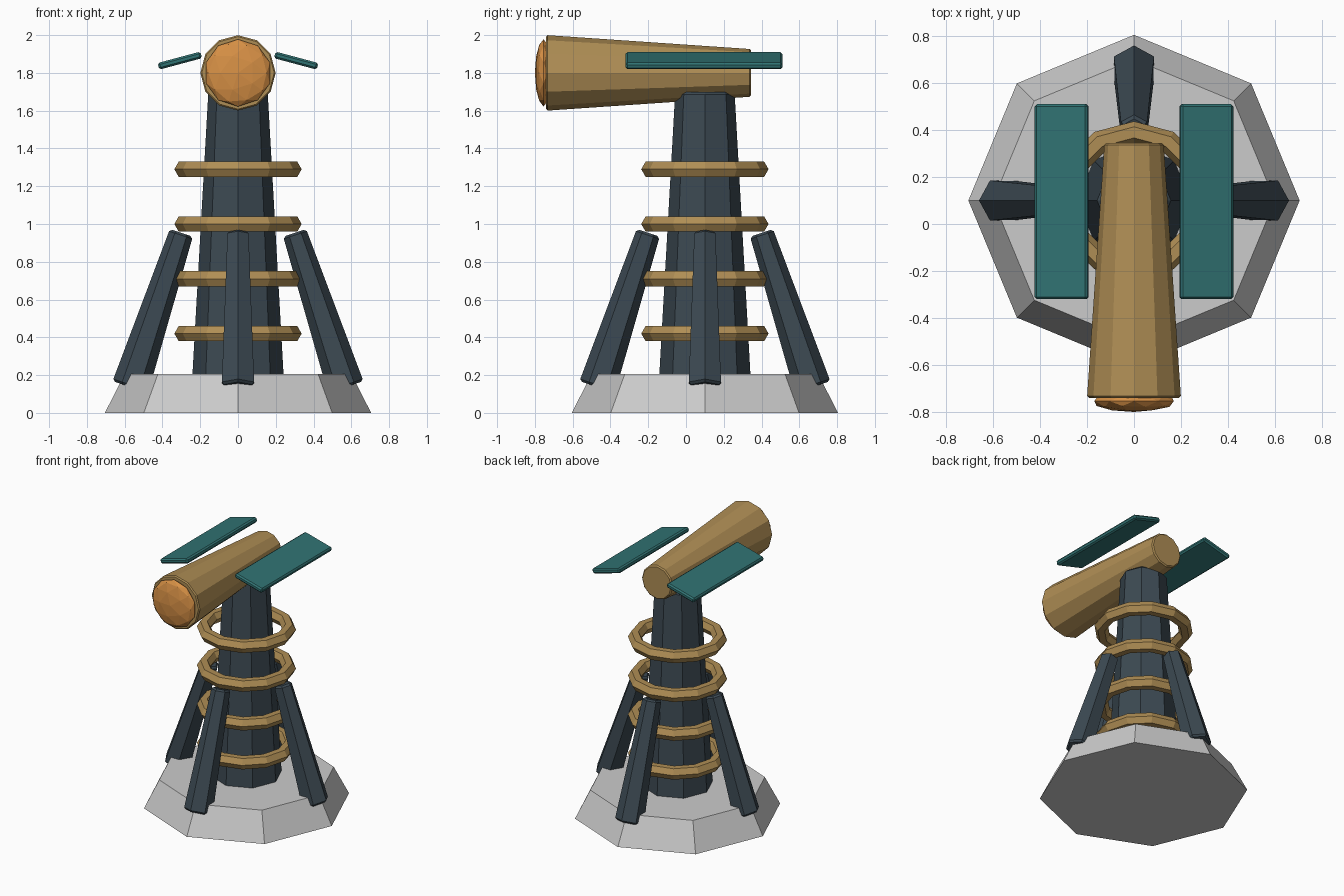
import bpy, bmesh, math
from mathutils import Vector

if "Cube" in bpy.data.objects:
    bpy.data.objects.remove(bpy.data.objects["Cube"])

CY = 0.1  # y of the tower axis


def material(name, rgb):
    m = bpy.data.materials.new(name)
    m.diffuse_color = (*rgb, 1)
    m.use_nodes = True
    m.node_tree.nodes["Principled BSDF"].inputs["Base Color"].default_value = m.diffuse_color
    return m


SLATE = material("slate", (0.045, 0.067, 0.085))
GOLD = material("gold", (0.43, 0.27, 0.09))
TEAL = material("teal", (0.03, 0.17, 0.17))
ORANGE = material("orange", (0.68, 0.28, 0.06))


def finish(name, bm, mat=None, bevel=0.0):
    bmesh.ops.recalc_face_normals(bm, faces=bm.faces[:])
    me = bpy.data.meshes.new(name)
    bm.to_mesh(me)
    bm.free()
    ob = bpy.data.objects.new(name, me)
    bpy.context.collection.objects.link(ob)
    if mat:
        me.materials.append(mat)
    if bevel:
        mod = ob.modifiers.new("bevel", 'BEVEL')
        mod.width = bevel
        mod.segments = 1
        mod.limit_method = 'ANGLE'
        mod.angle_limit = math.radians(62)
    return ob


def frustum(name, p1, p2, r1, r2, n, toward, mat=None, bevel=0.0):
    """Tapered prism from p1 to p2; its first corner points toward a direction."""
    p1, p2 = Vector(p1), Vector(p2)
    axis = (p2 - p1).normalized()
    u = Vector(toward)
    u = (u - axis * u.dot(axis)).normalized()
    v = axis.cross(u)
    bm = bmesh.new()
    rings = []
    for p, r in ((p1, r1), (p2, r2)):
        angles = [2 * math.pi * i / n for i in range(n)]
        rings.append([bm.verts.new(p + r * (math.cos(a) * u + math.sin(a) * v)) for a in angles])
    a, b = rings
    bm.faces.new(a[::-1])
    bm.faces.new(b)
    for i in range(n):
        j = (i + 1) % n
        bm.faces.new((a[i], a[j], b[j], b[i]))
    return finish(name, bm, mat, bevel)


# Base and column
frustum("base", (0, CY, 0), (0, CY, 0.205), 0.705, 0.6, 8, (1, 0, 0))
frustum("column", (0, CY, 0.19), (0, CY, 1.7), 0.242, 0.157, 8, (1, 0, 0), SLATE, 0.015)

# Four braced legs
for name, d in (("right", (1, 0)), ("back", (0, 1)), ("left", (-1, 0)), ("front", (0, -1))):
    foot = (d[0] * 0.57, CY + d[1] * 0.57, 0.137)
    head = (d[0] * 0.30, CY + d[1] * 0.30, 0.953)
    frustum(name + "_leg", foot, head, 0.099, 0.064, 6, (*d, 0), SLATE, 0.012)

# Coil rings around the column, hexagonal in section
for k in range(4):
    bm = bmesh.new()
    n, m = 12, 6
    grid = []
    for i in range(n):
        t = 2 * math.pi * i / n
        row = []
        for j in range(m):
            s = 2 * math.pi * j / m
            r = 0.29 + 0.047 * math.cos(s)
            row.append(bm.verts.new((r * math.cos(t), CY + r * math.sin(t),
                                     0.42 + 0.29 * k + 0.047 * math.sin(s))))
        grid.append(row)
    for i in range(n):
        for j in range(m):
            i2, j2 = (i + 1) % n, (j + 1) % m
            bm.faces.new((grid[i][j], grid[i2][j], grid[i2][j2], grid[i][j2]))
    finish("ring_%d" % (k + 1), bm, GOLD)

# Barrel and flattened lens
frustum("barrel", (0, -0.74, 1.8), (0, 0.345, 1.8), 0.2, 0.126, 12, (0, 0, 1), GOLD, 0.008)
bm = bmesh.new()
bmesh.ops.create_icosphere(bm, subdivisions=2, radius=1)
for v in bm.verts:
    v.co = (v.co.x * 0.178, v.co.z * 0.046 - 0.754, v.co.y * 0.178 + 1.8)
finish("lens", bm, ORANGE)

# Side panels, tilted down outward
for name, s in (("right", 1), ("left", -1)):
    bm = bmesh.new()
    bmesh.ops.create_cube(bm, size=1)
    for v in bm.verts:
        v.co = (v.co.x * 0.234, v.co.y * 0.83, v.co.z * 0.036)
    ob = finish(name + "_panel", bm, TEAL, 0.01)
    ob.location = (s * 0.308, 0.095, 1.865)
    ob.rotation_euler = (0, s * math.radians(15), 0)
